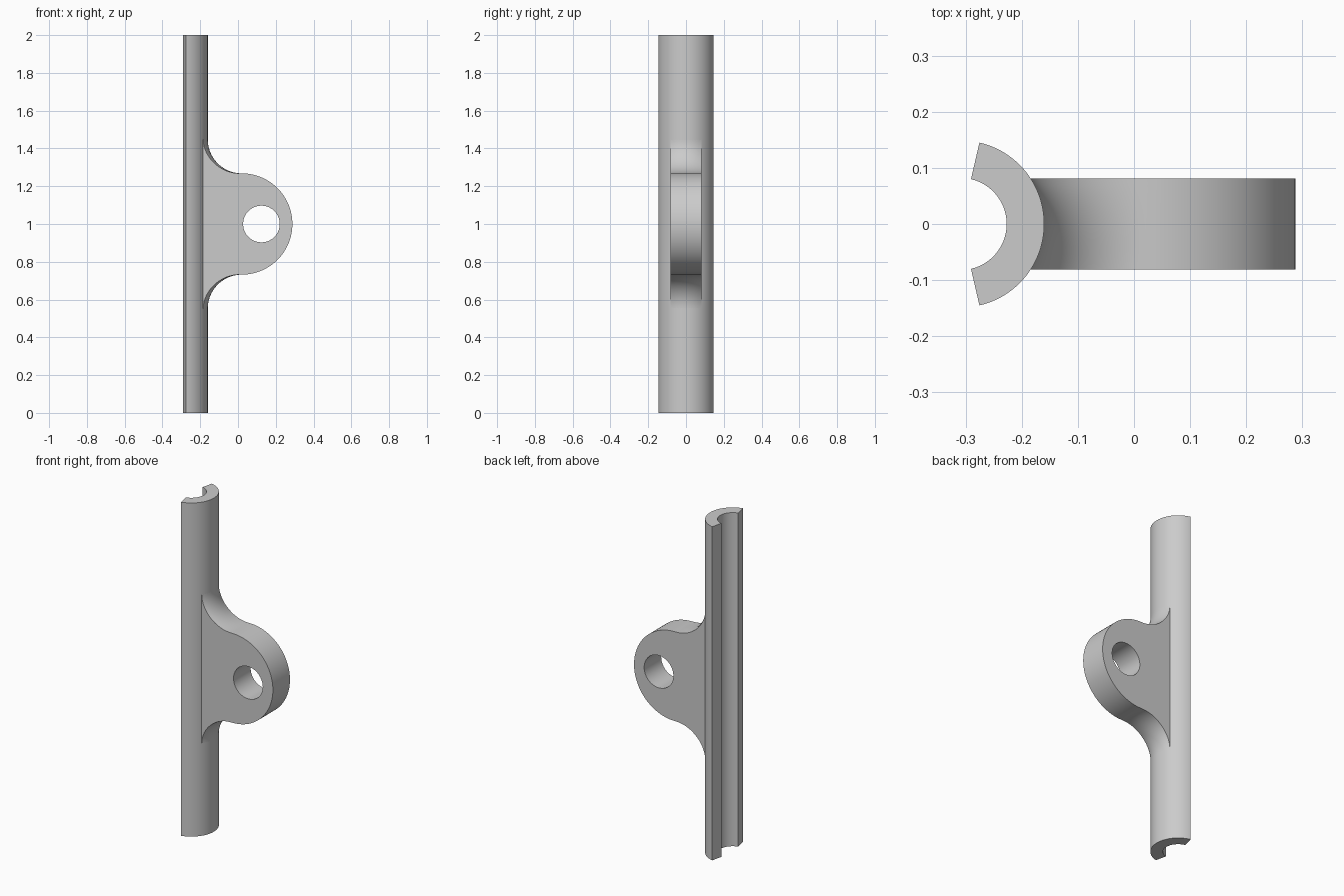
import bpy, bmesh
from math import sin, cos, pi, radians, sqrt

cube = bpy.data.objects.get("Cube")
if cube:
    bpy.data.objects.remove(cube, do_unlink=True)

AXIS_X, INNER_R, OUTER_R = -0.309, 0.082, 0.149   # split sleeve
HALF_ARC = radians(77)
MID_Z, HEIGHT = 1.0, 2.0
LUG_X, LUG_R, LUG_HALF = 0.02, 0.268, 0.081       # rounded lug
FILLET_R = 0.18
HOLE_X, HOLE_R = 0.124, 0.097

grey = bpy.data.materials.new("light grey")
grey.use_nodes = True
grey.diffuse_color = (0.6, 0.6, 0.6, 1)
grey.node_tree.nodes["Principled BSDF"].inputs["Base Color"].default_value = (0.6, 0.6, 0.6, 1)


def make_object(name, bm):
    bmesh.ops.recalc_face_normals(bm, faces=bm.faces)
    mesh = bpy.data.meshes.new(name)
    bm.to_mesh(mesh)
    bm.free()
    mesh.materials.append(grey)
    obj = bpy.data.objects.new(name, mesh)
    bpy.context.collection.objects.link(obj)
    return obj


def activate(obj):
    bpy.ops.object.select_all(action='DESELECT')
    obj.select_set(True)
    bpy.context.view_layer.objects.active = obj


def loft(loops):
    """Solid skinned through equal closed loops, with flat end caps."""
    bm = bmesh.new()
    rings = [[bm.verts.new(p) for p in loop] for loop in loops]
    n = len(rings[0])
    for a, b in zip(rings, rings[1:]):
        for i in range(n):
            j = (i + 1) % n
            bm.faces.new((a[i], a[j], b[j], b[i]))
    bm.faces.new(rings[0])
    bm.faces.new(rings[-1])
    return bm


# Split sleeve: a thick arc extruded upwards
def sleeve_loop(z, steps=48):
    angles = [HALF_ARC * (2 * i / steps - 1) for i in range(steps + 1)]
    path = [(OUTER_R, a) for a in angles] + [(INNER_R, a) for a in reversed(angles)]
    return [(AXIS_X + r * cos(a), r * sin(a), z) for r, a in path]


sleeve = make_object("split_sleeve", loft([sleeve_loop(0), sleeve_loop(HEIGHT)]))


# Lug outline at depth y: the fillet wraps round the sleeve like a torus
def lug_loop(y, steps=24):
    ring_r = OUTER_R + FILLET_R
    upper = [(-0.2, LUG_R + FILLET_R)]
    for i in range(steps + 1):
        t = pi / 2 * i / steps
        rho = ring_r - FILLET_R * cos(t)
        upper.append((AXIS_X + sqrt(rho * rho - y * y),
                      LUG_R + FILLET_R * (1 - sin(t))))
    for i in range(1, steps):
        t = pi / 2 * (1 - i / steps)
        upper.append((LUG_X + LUG_R * cos(t), LUG_R * sin(t)))
    lower = [(x, -h) for x, h in reversed(upper)]
    outline = upper + [(LUG_X + LUG_R, 0)] + lower
    return [(x, y, MID_Z + h) for x, h in outline]


SLICES = 12
lug = make_object("lug", loft([lug_loop(LUG_HALF * (2 * k / SLICES - 1))
                               for k in range(SLICES + 1)]))


# Pin hole through the lug
def hole_loop(y, steps=64):
    return [(HOLE_X + HOLE_R * cos(2 * pi * i / steps), y,
             MID_Z + HOLE_R * sin(2 * pi * i / steps)) for i in range(steps)]


cutter = make_object("hole_cutter", loft([hole_loop(-0.2), hole_loop(0.2)]))
cutter.hide_render = True
cut = lug.modifiers.new("pin hole", 'BOOLEAN')
cut.operation = 'DIFFERENCE'
cut.solver = 'EXACT'
cut.object = cutter
activate(lug)
bpy.ops.object.modifier_apply(modifier=cut.name)
bpy.data.objects.remove(cutter, do_unlink=True)

# Smooth curved walls, sharp corners
for obj in (sleeve, lug):
    activate(obj)
    bpy.ops.object.shade_smooth_by_angle(angle=radians(30))
